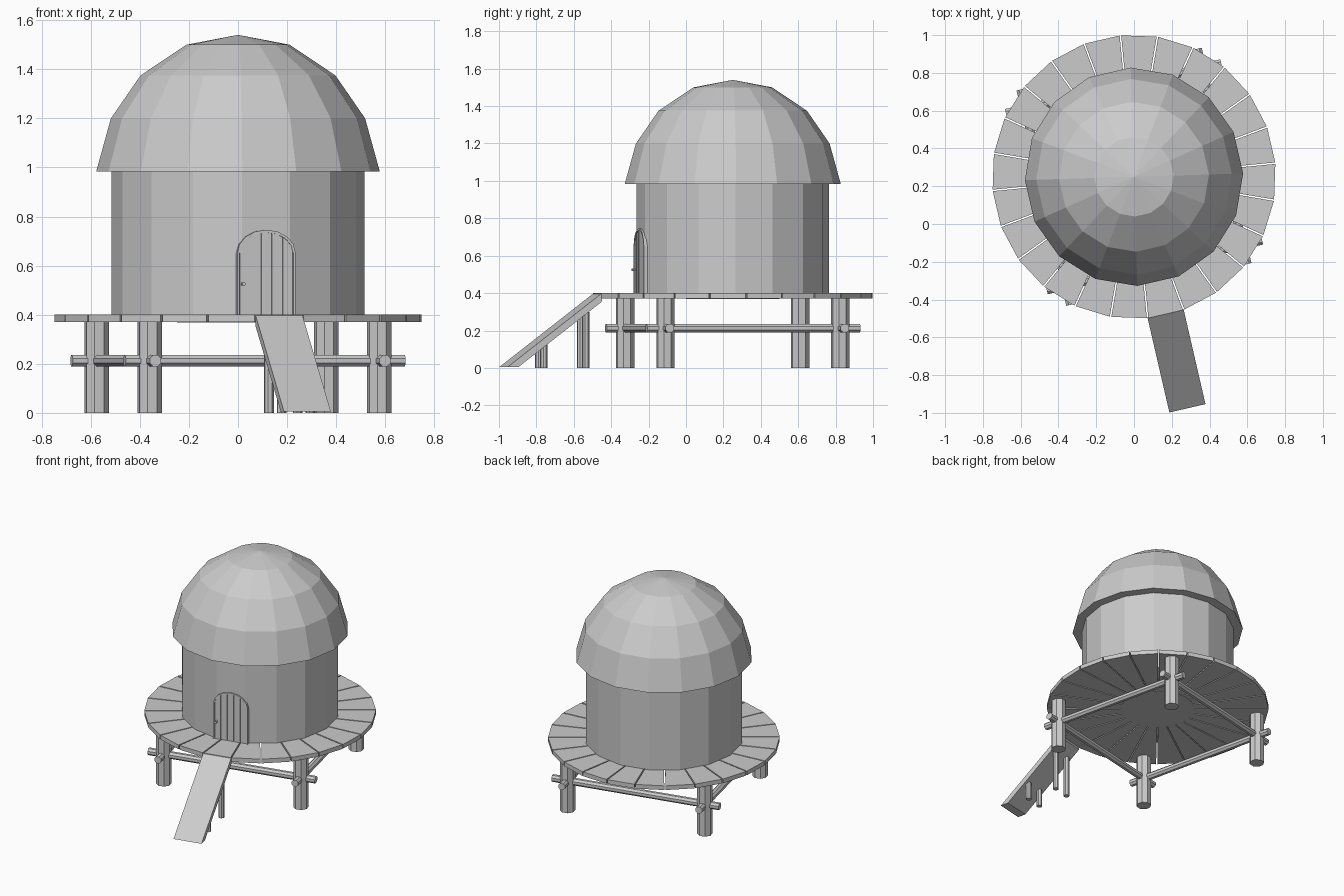
import bpy, bmesh, math
from mathutils import Matrix, Vector

if "Cube" in bpy.data.objects:
    bpy.data.objects.remove(bpy.data.objects["Cube"])

# Everything is built facing -y round the hut axis, then turned and moved by PLACE
PLACE = Matrix.Translation((0, 0.25, 0)) @ Matrix.Rotation(math.radians(13), 4, 'Z')

grey = bpy.data.materials.new("light_grey")
grey.diffuse_color = (0.6, 0.6, 0.6, 1)
grey.use_nodes = True
grey.node_tree.nodes["Principled BSDF"].inputs["Base Color"].default_value = grey.diffuse_color


def finish(name, bm):
    bmesh.ops.recalc_face_normals(bm, faces=bm.faces)
    me = bpy.data.meshes.new(name)
    bm.transform(PLACE)
    bm.to_mesh(me)
    bm.free()
    me.materials.append(grey)
    ob = bpy.data.objects.new(name, me)
    bpy.context.collection.objects.link(ob)
    return ob


def prism(bm, pts, shift):
    """Extrude a closed outline of 3D points by a vector."""
    f = bm.faces.new([bm.verts.new(p) for p in pts])
    ext = bmesh.ops.extrude_face_region(bm, geom=[f])
    vs = [v for v in ext["geom"] if isinstance(v, bmesh.types.BMVert)]
    bmesh.ops.translate(bm, verts=vs, vec=Vector(shift))


def rod(name, a, b, r, sides=8):
    a, b = Vector(a), Vector(b)
    bm = bmesh.new()
    m = Matrix.Translation((a + b) / 2) @ (b - a).to_track_quat('Z', 'Y').to_matrix().to_4x4()
    m = m @ Matrix.Rotation(math.pi / sides, 4, 'Z')
    bmesh.ops.create_cone(bm, cap_ends=True, segments=sides, radius1=r, radius2=r,
                          depth=(b - a).length, matrix=m)
    return finish(name, bm)


def ring(r, z, n):
    return [(r * math.cos((i + .5) * math.tau / n), r * math.sin((i + .5) * math.tau / n), z)
            for i in range(n)]


# round wall
bm = bmesh.new()
prism(bm, ring(0.515, 0.40, 16), (0, 0, 0.585))
finish("wall", bm)

# domed roof from stacked rings
bm = bmesh.new()
rings = [[bm.verts.new(p) for p in ring(r, z, 16)]
         for r, z in ((0.578, 0.983), (0.518, 1.2), (0.397, 1.375), (0.21, 1.5))]
bm.faces.new(rings[0])
tip = bm.verts.new((0, 0, 1.54))
for i in range(16):
    j = (i + 1) % 16
    for lo, hi in zip(rings, rings[1:]):
        bm.faces.new((lo[i], lo[j], hi[j], hi[i]))
    bm.faces.new((rings[-1][i], rings[-1][j], tip))
finish("roof", bm)

# deck: wedge planks round a central disc
bm = bmesh.new()
half, gap = math.pi / 24, 0.004
for k in range(24):
    m = Matrix.Rotation(k * math.tau / 24, 3, 'Z')
    outline = []
    for r, s in ((0.24, -1), (0.752, -1), (0.752, 1), (0.24, 1)):
        outline.append(m @ Vector((r * math.cos(half), s * (r * math.sin(half) - gap), 0.37)))
    prism(bm, outline, (0, 0, 0.03))
finish("deck_planks", bm)
bm = bmesh.new()
prism(bm, ring(0.25, 0.368, 24), (0, 0, 0.03))
finish("deck_centre", bm)

# four posts and the crossing beams
P = 0.48
for i, (sx, sy) in enumerate(((-1, -1), (1, -1), (1, 1), (-1, 1))):
    rod(f"post_{i}", (sx * P, sy * P, 0), (sx * P, sy * P, 0.37), 0.05)
E = P + 0.105
for s, side in ((-1, "a"), (1, "b")):
    rod("cross_beam_" + side, (-E, s * P, 0.212), (E, s * P, 0.212), 0.025)
    rod("long_beam_" + side, (s * P, -E, 0.212), (s * P, E, 0.212), 0.025)

# ramp and its short legs
bm = bmesh.new()
prism(bm, [(-0.098, -0.74, 0.4), (-0.098, -1.258, 0.005), (-0.098, -1.198, 0.005),
           (-0.098, -0.74, 0.355)], (0.196, 0, 0))
finish("ramp", bm)
for d, top in ((0.82, 0.30), (1.05, 0.125)):
    for s in (-1, 1):
        rod("ramp_leg", (s * 0.06, -d, 0), (s * 0.06, -d, top), 0.02)


# door: arched frame, planks and knob
def arch_z(x, w, top):
    return 0.65 + (top - 0.65) * math.sqrt(max(0, 1 - (x / w) ** 2))


def arch(w, top):
    xs = [-w * math.cos(math.pi * i / 8) for i in range(9)]
    return [(-w, 0.4)] + [(x, arch_z(x, w, top)) for x in xs] + [(w, 0.4)]


bm = bmesh.new()
outer, inner = arch(0.122, 0.746), arch(0.112, 0.735)
for i in range(len(outer) - 1):
    quad = (outer[i], outer[i + 1], inner[i + 1], inner[i])
    prism(bm, [(x, -0.516, z) for x, z in quad], (0, 0.04, 0))
finish("door_frame", bm)

bm = bmesh.new()
width = 0.224 / 5
for k in range(5):
    x0 = -0.112 + k * width + 0.002
    x1 = x0 + width - 0.004
    tops = [x1 + (x0 - x1) * t / 3 for t in range(4)]
    pts = [(x0, 0.4), (x1, 0.4)] + [(x, arch_z(x, 0.113, 0.736)) for x in tops]
    prism(bm, [(x, -0.511, z) for x, z in pts], (0, 0.035, 0))
finish("door_planks", bm)
rod("door_knob", (-0.098, -0.505, 0.525), (-0.098, -0.532, 0.525), 0.008, 6)
